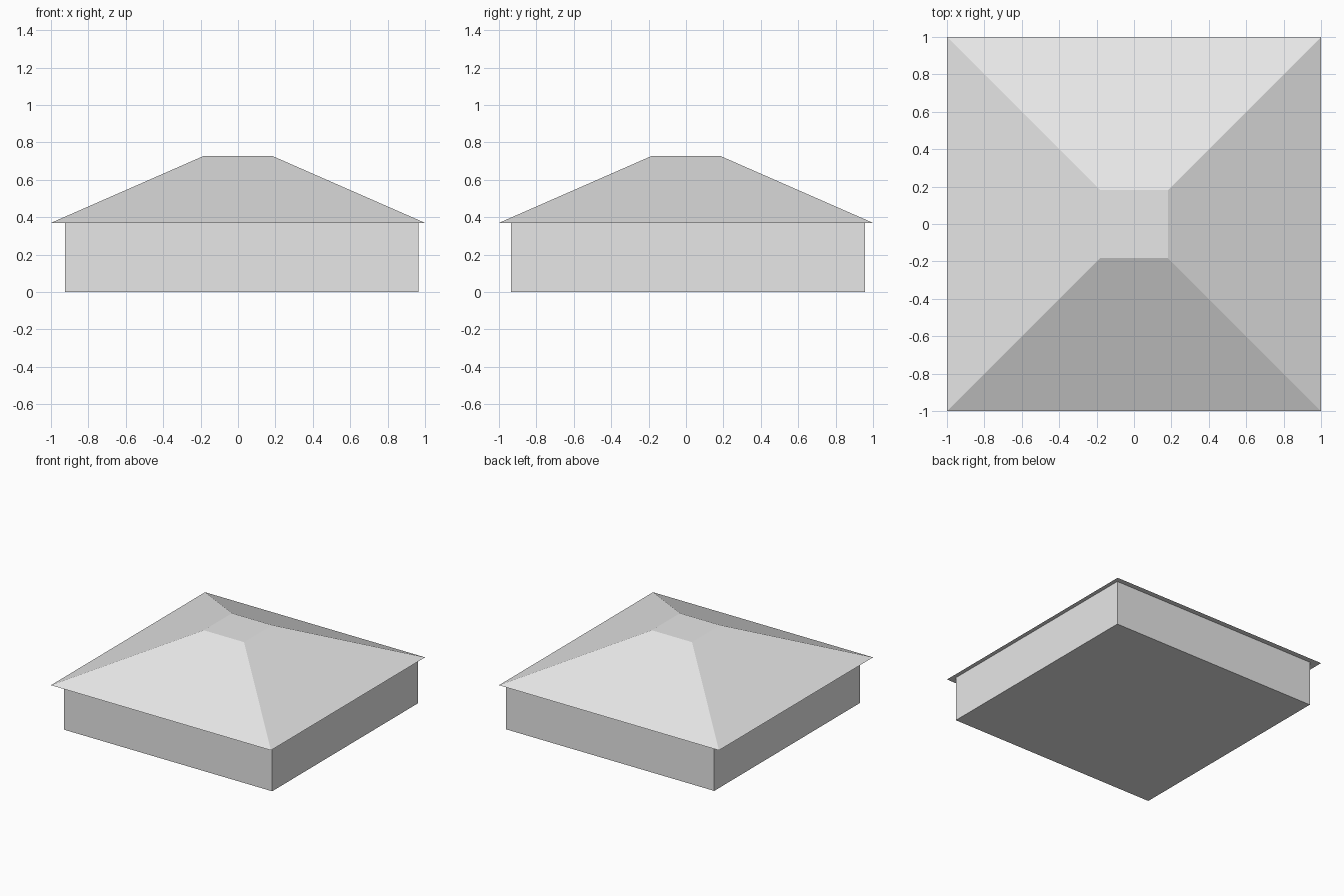
import bpy
import bmesh

if "Cube" in bpy.data.objects:
    bpy.data.objects.remove(bpy.data.objects["Cube"], do_unlink=True)

# Single plain grey
grey = bpy.data.materials.new("plain_grey")
grey.use_nodes = True
grey.diffuse_color = (0.8, 0.8, 0.8, 1)
grey.node_tree.nodes["Principled BSDF"].inputs["Base Color"].default_value = (0.8, 0.8, 0.8, 1)

EAVE_Z, TOP_Z = 0.37, 0.728


def square_block(name, centre, z0, z1, half0, half1):
    """Closed four-sided block whose bottom and top squares may differ in size."""
    bm = bmesh.new()
    bmesh.ops.create_cube(bm, size=2)
    for v in bm.verts:
        half, z = (half1, z1) if v.co.z > 0 else (half0, z0)
        v.co = (centre[0] + v.co.x * half, centre[1] + v.co.y * half, z)
    mesh = bpy.data.meshes.new(name)
    bm.to_mesh(mesh)
    bm.free()
    mesh.materials.append(grey)
    obj = bpy.data.objects.new(name, mesh)
    bpy.context.collection.objects.link(obj)
    return obj


# Walls sit slightly off-centre beneath the overhanging roof
square_block("walls", (0.02, 0.01), 0, EAVE_Z, 0.946, 0.946)
# Hipped roof with a flat top
square_block("roof", (0, 0), EAVE_Z, TOP_Z, 1.0, 0.183)
